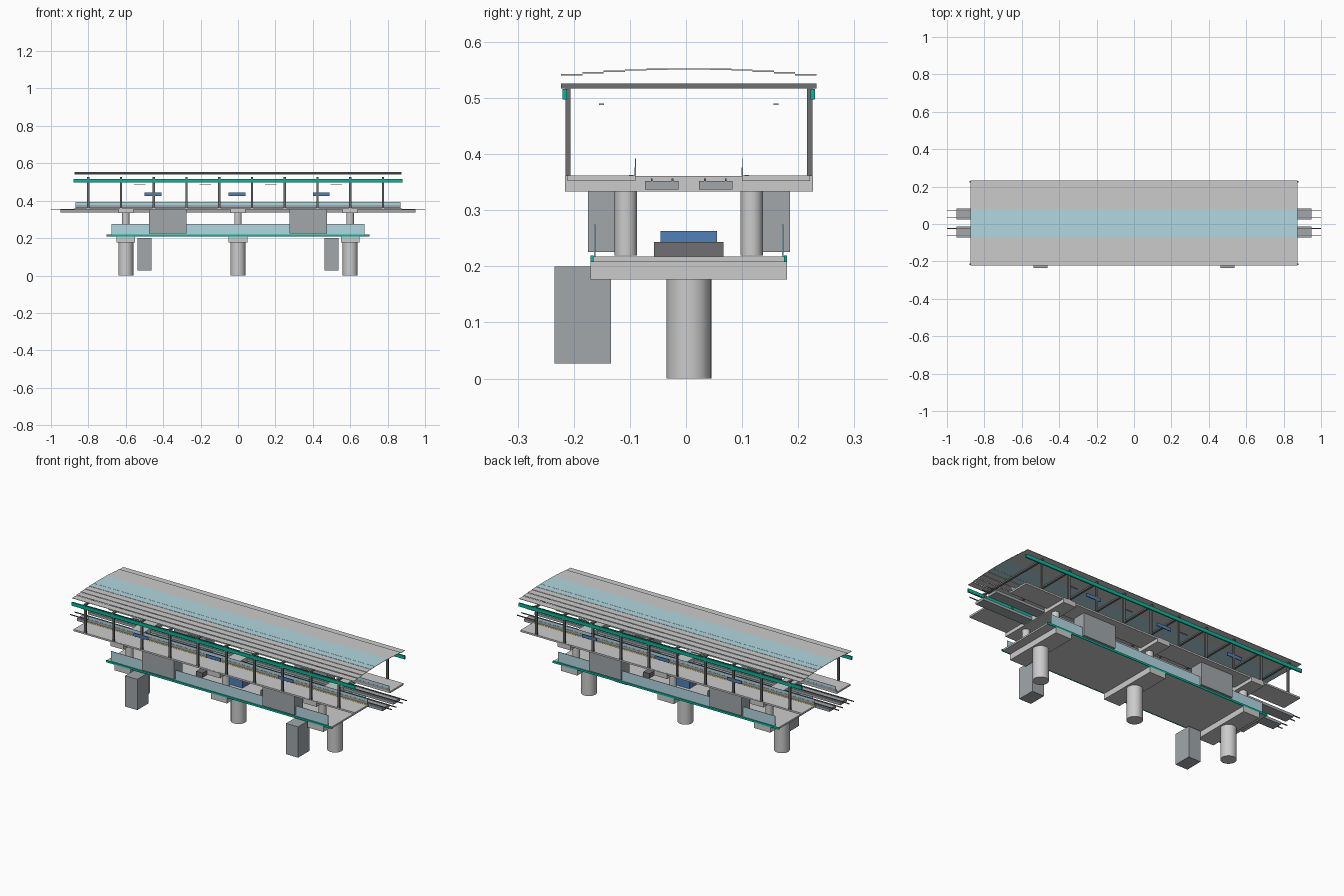
import bpy

if "Cube" in bpy.data.objects:
    bpy.data.objects.remove(bpy.data.objects["Cube"])

CY = 0.005  # station centreline in y


def material(name, rgb):
    m = bpy.data.materials.new(name)
    m.diffuse_color = (*rgb, 1)
    m.use_nodes = True
    m.node_tree.nodes["Principled BSDF"].inputs["Base Color"].default_value = m.diffuse_color
    return m


CONCRETE = material("concrete", (0.60, 0.60, 0.62))
DARK = material("dark_steel", (0.16, 0.16, 0.17))
PANEL = material("grey_panel", (0.36, 0.39, 0.41))
GREEN = material("green_trim", (0.0, 0.50, 0.32))
BLUE = material("blue_sign", (0.08, 0.22, 0.50))
GLASS = material("pale_glass", (0.45, 0.68, 0.75))
YELLOW = material("yellow_strip", (0.75, 0.60, 0.12))


def box(name, x, y, z, mat):
    """Box from (min, max) pairs."""
    bpy.ops.mesh.primitive_cube_add(
        size=1, location=[(a + b) / 2 for a, b in (x, y, z)])
    o = bpy.context.object
    o.name = name
    o.scale = [abs(b - a) for a, b in (x, y, z)]
    bpy.ops.object.transform_apply(location=False, rotation=False, scale=True)
    o.data.materials.append(mat)
    return o


def pair(name, x, y, z, mat):
    """Box given by offsets from the centreline, mirrored to both sides."""
    for s, side in ((-1, "front"), (1, "back")):
        ys = sorted((CY + s * y[0], CY + s * y[1]))
        box(f"{name}_{side}", x, ys, z, mat)


def column(name, x, y, r, z0, z1):
    bpy.ops.mesh.primitive_cylinder_add(
        vertices=32, radius=r, depth=z1 - z0, location=(x, y, (z0 + z1) / 2))
    o = bpy.context.object
    o.name = name
    bpy.ops.object.shade_smooth_by_angle()
    o.data.materials.append(CONCRETE)


def around(c, w):
    return (c - w / 2, c + w / 2)


# Piers, cap beams, upper columns and platform cross beams
for x in (-0.6, 0, 0.6):
    column("pier", x, CY, 0.04, 0, 0.177)
    box("pier_cap", around(x, 0.10), around(CY, 0.35), (0.177, 0.209), CONCRETE)
    for s in (-1, 1):
        column("upper_column", x, CY + s * 0.112, 0.02, 0.219, 0.334)
    box("platform_beam", around(x, 0.08), around(CY, 0.442), (0.333, 0.361), CONCRETE)

# Concourse
box("concourse_slab", (-0.7, 0.7), around(CY, 0.346), (0.209, 0.218), CONCRETE)
pair("concourse_trim", (-0.703, 0.703), (0.17, 0.175), (0.208, 0.219), GREEN)
pair("concourse_glass", (-0.675, 0.675), (0.166, 0.169), (0.218, 0.275), GLASS)
box("service_kiosk", (-0.06, 0.06), around(CY, 0.10), (0.218, 0.263), BLUE)
for x in (-0.2, 0.2):
    box("ticket_gate", around(x, 0.04), around(CY, 0.124), (0.218, 0.243), DARK)

# Stair enclosures to the platforms and street entrance towers
for x in (-0.375, 0.375):
    pair("stair_enclosure", around(x, 0.2), (0.105, 0.18), (0.226, 0.353), PANEL)
for x in (-0.5, 0.5):
    box("entrance_tower", around(x, 0.075), (-0.234, -0.134), (0.027, 0.2), PANEL)

# Platforms with edge strip and screen
pair("platform", (-0.875, 0.875), (0.095, 0.216), (0.352, 0.3615), CONCRETE)
pair("edge_strip", (-0.87, 0.87), (0.099, 0.107), (0.3615, 0.3625), YELLOW)
pair("screen_base", (-0.87, 0.87), (0.094, 0.097), (0.3615, 0.376), PANEL)
pair("screen_glass", (-0.87, 0.87), (0.0945, 0.096), (0.376, 0.392), GLASS)

# Track beds and rails
pair("track_bed", (-0.95, 0.95), (0.018, 0.078), (0.337, 0.352), PANEL)
for y in (0.029, 0.066):
    pair("rail", (-1, 1), (y - 0.0015, y + 0.0015), (0.352, 0.357), DARK)

# Canopy frames
for i in range(10):
    x = around(-0.8 + 0.175 * i, 0.012)
    pair("canopy_post", x, (0.211, 0.22), (0.361, 0.518), DARK)
    box("canopy_rafter", x, around(CY, 0.455), (0.517, 0.526), DARK)
pair("canopy_fascia", (-0.88, 0.88), (0.217, 0.225), (0.497, 0.516), GREEN)

# Curved roof of stepped strips, glazed in the middle
N, W = 12, 0.455 / 12
for i in range(N):
    u = (i - (N - 1) / 2)
    z = 0.552 - 0.0125 * (u / (N / 2)) ** 2
    box("roof_glazing" if abs(u) < 2 else "roof_strip", (-0.875, 0.875),
        around(CY + u * W, W), around(z, 0.002), GLASS if abs(u) < 2 else CONCRETE)

# Hanging signs and platform lights
for x in (-0.455, -0.005, 0.445):
    pair("platform_sign", around(x, 0.09), (0.213, 0.218), (0.425, 0.443), BLUE)
for x in (-0.525, -0.175, 0.175, 0.525):
    pair("platform_light", around(x, 0.06), (0.151, 0.16), (0.488, 0.49), CONCRETE)
